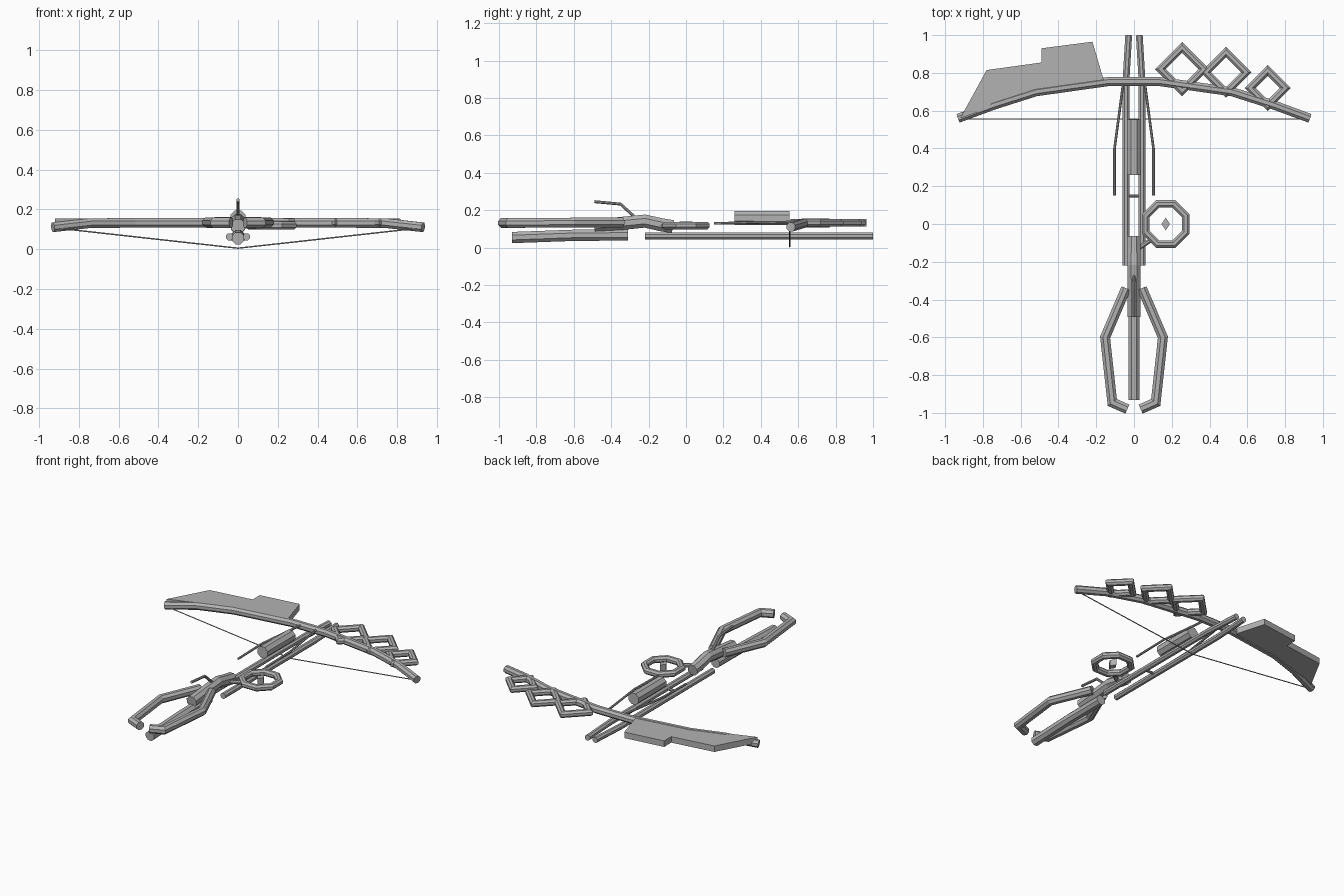
import bpy, bmesh, math
from mathutils import Vector

if "Cube" in bpy.data.objects:
    bpy.data.objects.remove(bpy.data.objects["Cube"], do_unlink=True)

grey = bpy.data.materials.new("plain grey")
grey.use_nodes = True
grey.diffuse_color = (0.45, 0.45, 0.45, 1)
grey.node_tree.nodes["Principled BSDF"].inputs["Base Color"].default_value = grey.diffuse_color


def finish(bm, name):
    bmesh.ops.recalc_face_normals(bm, faces=bm.faces)
    mesh = bpy.data.meshes.new(name)
    bm.to_mesh(mesh)
    bm.free()
    mesh.materials.append(grey)
    obj = bpy.data.objects.new(name, mesh)
    bpy.context.collection.objects.link(obj)
    return obj


def pipe(name, path, r, closed=False, sides=8):
    """Mitred tube along a mostly level path; r is the half width."""
    pts = [Vector(p) for p in path]
    n = len(pts)
    r = r / math.cos(math.pi / sides)
    bm = bmesh.new()
    rings = []
    for i, p in enumerate(pts):
        a = (p - pts[i - 1]).normalized() if i or closed else None
        b = (pts[(i + 1) % n] - p).normalized() if i < n - 1 or closed else None
        a, b = a or b, b or a
        t = (a + b).normalized()
        side = t.cross(Vector((0, 0, 1))).normalized()
        up = side.cross(t)
        side = side / t.dot(a)
        angles = [2 * math.pi * (k + 0.5) / sides for k in range(sides)]
        rings.append([bm.verts.new(p + r * (side * math.cos(w) + up * math.sin(w)))
                      for w in angles])
    for i in range(n if closed else n - 1):
        q, s = rings[i], rings[(i + 1) % n]
        for k in range(sides):
            m = (k + 1) % sides
            bm.faces.new((q[k], q[m], s[m], s[k]))
    if not closed:
        bm.faces.new(rings[0])
        bm.faces.new(rings[-1])
    return finish(bm, name)


def slab(name, outline, z0, z1):
    """Flat outline extruded upwards."""
    bm = bmesh.new()
    face = bm.faces.new([bm.verts.new((x, y, z0)) for x, y in outline])
    new = bmesh.ops.extrude_face_region(bm, geom=[face])["geom"]
    bmesh.ops.translate(bm, vec=(0, 0, z1 - z0),
                        verts=[v for v in new if isinstance(v, bmesh.types.BMVert)])
    return finish(bm, name)


# Parts that come in left and right pairs
for label, s in (("left", 1), ("right", -1)):
    pipe(label + "_rail", [(s * .043, -.22, .062), (s * .043, .75, .062),
                           (s * .028, 1, .062)], .018)
    pipe(label + "_brace_wire", [(s * .103, .15, .13), (s * .103, .4, .135),
                                 (s * .055, .76, .14)], .007)
    pipe(label + "_shoulder_arm", [(s * .042, -.34, .135), (s * .153, -.6, .134),
                                   (s * .115, -.945, .132), (s * .035, -.98, .132)], .026)

# Bow limb and string
half = [(.13, .755, .132), (.52, .70, .132), (.74, .63, .131), (.93, .56, .11)]
pipe("bow_limb", [(-x, y, z) for x, y, z in reversed(half)] + half, .024)
pipe("bow_string", [(-.92, .555, .107), (0, .555, .005), (.92, .555, .107)], .003, sides=6)

# Plate filling the right half of the limb
slab("limb_plate", [(-.92, .56), (-.78, .815), (-.49, .855), (-.49, .93), (-.22, .965),
                    (-.16, .76), (-.52, .70)], .113, .153)

# Diamond frames along the left half of the limb
for i, (x, y, h) in enumerate([(.255, .82, .115), (.487, .803, .107), (.708, .72, .093)]):
    pipe(f"diamond_frame_{i + 1}", [(x + h, y, .133), (x, y + h, .133),
                                    (x - h, y, .133), (x, y - h, .133)], .02, closed=True)

# Barrel and cross bar on the rails
pipe("top_barrel", [(0, .26, .158), (0, .553, .158)], .037)
pipe("cross_bar", [(-.03, .148, .062), (.03, .148, .062)], .008)

# Sight ring with its centre marker and bracket
ring = [2 * math.pi * (k + .5) / 8 for k in range(8)]
pipe("sight_ring", [(.168 + .115 * math.cos(w), .115 * math.sin(w), .118) for w in ring],
     .02, closed=True)
slab("ring_marker", [(.19, 0), (.168, .034), (.146, 0), (.168, -.034)], .1, .14)
pipe("ring_bracket", [(.09, -.085, .115), (.02, -.13, .115)], .012)

# Stock tubes and trigger lever
pipe("grip_tube", [(0, -.07, .112), (0, -.13, .122), (0, -.22, .142),
                   (0, -.32, .132), (0, -.49, .115)], .035)
pipe("stock_tube", [(0, -.93, .054), (0, -.6, .066), (0, -.31, .068)], .03)
pipe("trigger_lever", [(0, -.49, .246), (0, -.35, .233), (0, -.27, .16)], .008)
